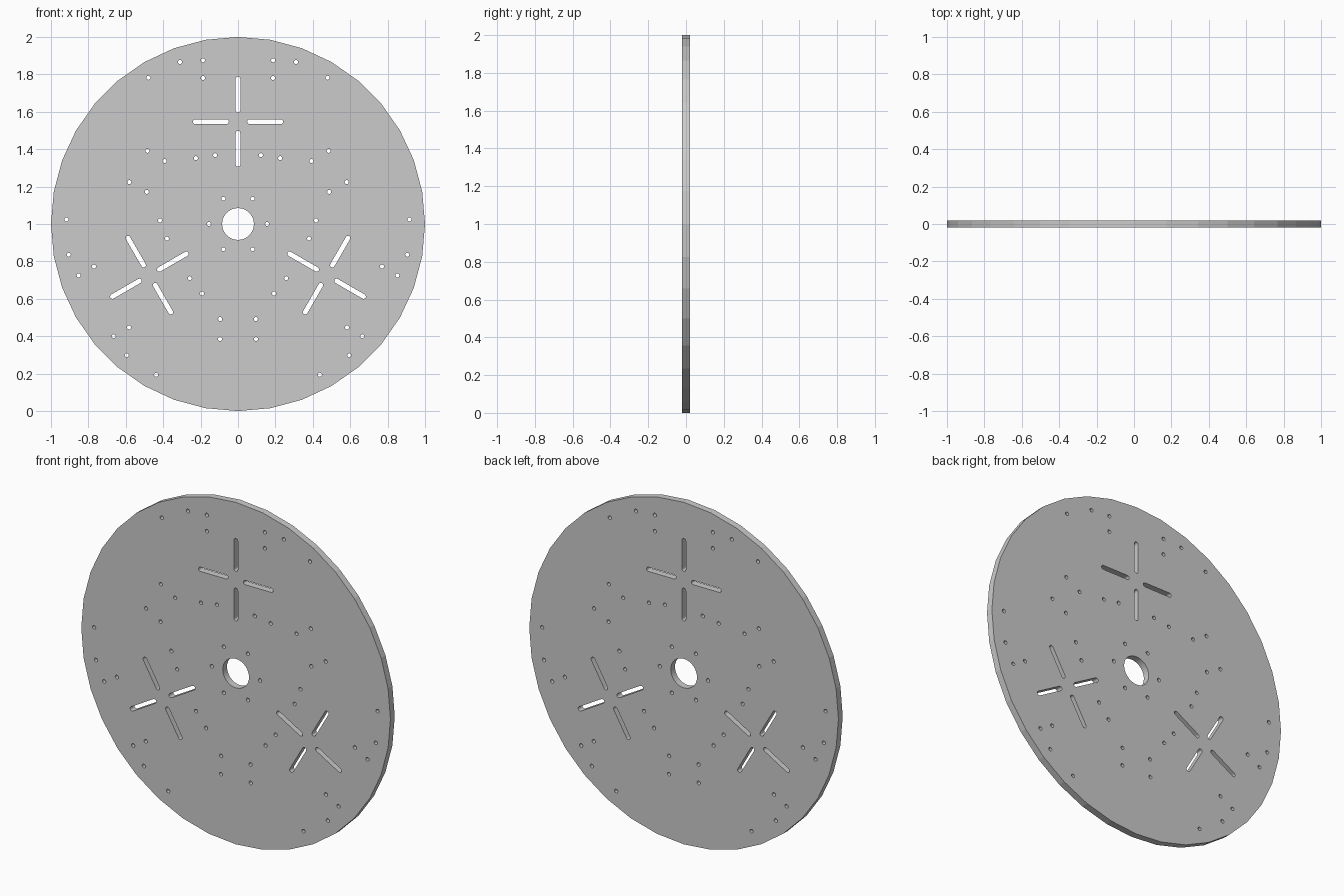
import bpy, bmesh
from math import sin, cos, pi, radians
from mathutils import Vector, Matrix

if "Cube" in bpy.data.objects:
    bpy.data.objects.remove(bpy.data.objects["Cube"])

curve = bpy.data.curves.new("disc_profile", 'CURVE')
curve.dimensions = '2D'
curve.fill_mode = 'BOTH'
curve.extrude = 0.02


def loop(points):
    s = curve.splines.new('POLY')
    s.points.add(len(points) - 1)
    for p, q in zip(s.points, points):
        p.co = (q[0], q[1], 0, 1)
    s.use_cyclic_u = True


def circle(cx, cy, r, n):
    loop([(cx + r * cos(2 * pi * i / n), cy + r * sin(2 * pi * i / n)) for i in range(n)])


def polar(r, deg):
    return r * cos(radians(deg)), r * sin(radians(deg))


def slot(center, deg, near, far, w, n=6):
    # rounded slot pointing away from the cross centre
    pts = [(far - w + w * cos(a), w * sin(a)) for a in [-pi / 2 + pi * i / n for i in range(n + 1)]]
    pts += [(near + w + w * cos(a), w * sin(a)) for a in [pi / 2 + pi * i / n for i in range(n + 1)]]
    rot = Matrix.Rotation(radians(deg), 2)
    loop([Vector(center) + rot @ Vector(p) for p in pts])


# Outer rim and centre bore
circle(0, 0, 1.0, 36)
circle(0, 0, 0.085, 36)

# Ring of six holes round the bore
for i in range(6):
    circle(*polar(0.156, 60 * i), 0.011, 12)

# Three sectors: slotted cross plus mirrored drill holes (radius, angle off axis)
holes = [(0.895, 12.1), (0.803, 13.5), (0.920, 19.7), (0.917, 31.5),
         (0.388, 18.4), (0.418, 32.6), (0.623, 51.1), (0.517, 49.4)]
for axis in (90, 210, 330):
    for k in range(4):
        slot(polar(0.547, axis), axis + 90 * k, 0.049, 0.241, 0.0125)
    for r, off in holes:
        for side in (-1, 1):
            circle(*polar(r, axis + side * off), 0.011, 12)

# Turn the filled profile into a welded solid standing upright
profile = bpy.data.objects.new("disc_profile", curve)
bpy.context.collection.objects.link(profile)
deps = bpy.context.evaluated_depsgraph_get()
mesh = bpy.data.meshes.new_from_object(profile.evaluated_get(deps))
bpy.data.objects.remove(profile)

bm = bmesh.new()
bm.from_mesh(mesh)
bmesh.ops.remove_doubles(bm, verts=bm.verts, dist=0.0001)
bmesh.ops.transform(bm, verts=bm.verts,
                    matrix=Matrix.Translation((0, 0, 1)) @ Matrix.Rotation(pi / 2, 4, 'X'))
bmesh.ops.recalc_face_normals(bm, faces=bm.faces)
for f in bm.faces:
    f.smooth = False
bm.to_mesh(mesh)
bm.free()
mesh.name = "mounting_disc"
bpy.context.collection.objects.link(bpy.data.objects.new("mounting_disc", mesh))
